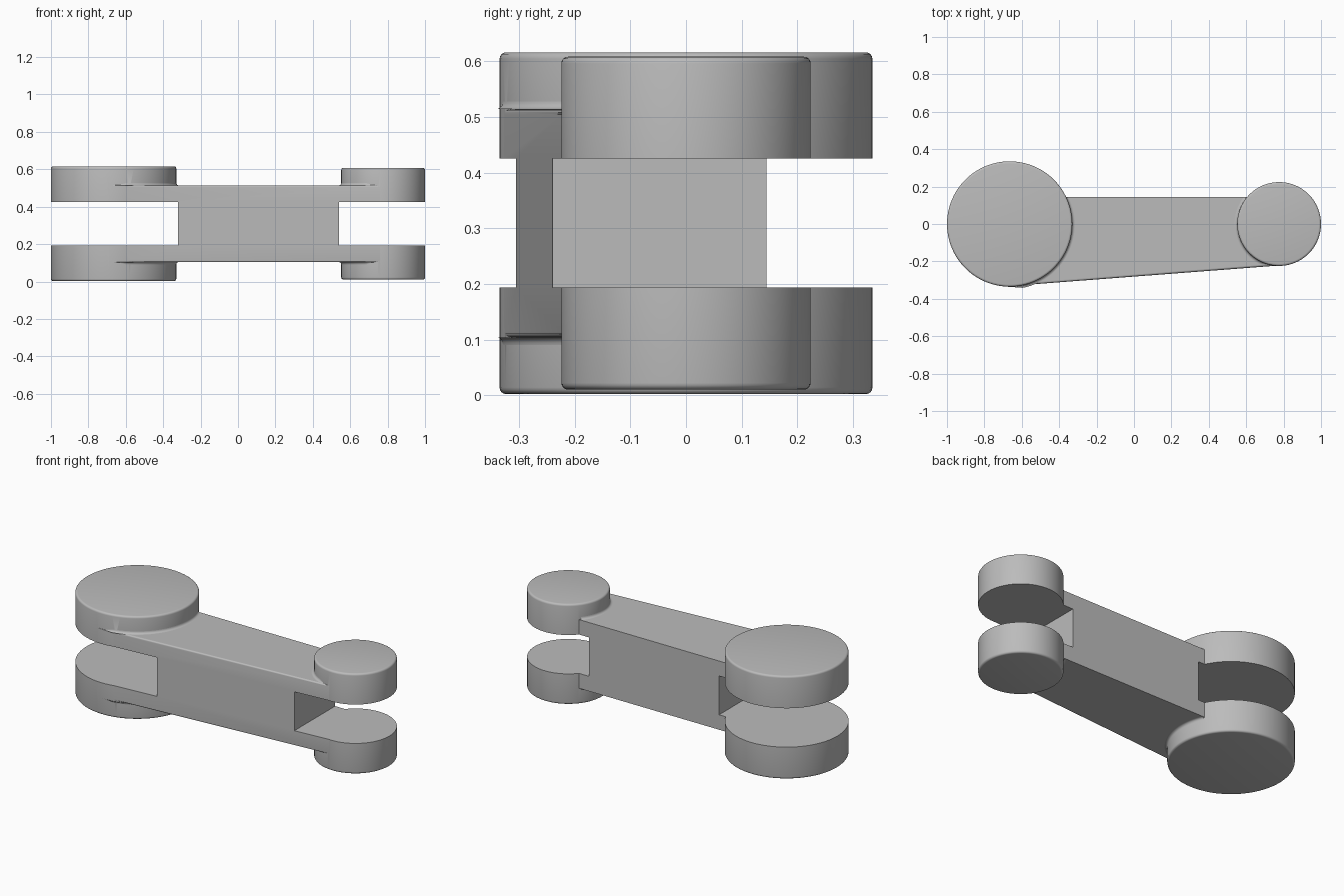
import bpy, bmesh, math
from mathutils import Vector

cube = bpy.data.objects.get("Cube")
if cube:
    bpy.data.objects.remove(cube, do_unlink=True)

MID = 0.309          # mirror plane height
BODY = 0.205         # half height of the arm
SLOT = 0.116         # half height of the fork slots
BIG = (-0.665, 0.335, 0.307)    # centre x, radius, half height
SMALL = (0.776, 0.224, 0.299)
BACK = 0.145
ROUND = 0.014

grey = bpy.data.materials.new("light grey")
grey.use_nodes = True
grey.diffuse_color = (0.5, 0.5, 0.5, 1)
grey.node_tree.nodes["Principled BSDF"].inputs["Base Color"].default_value = grey.diffuse_color


def add_object(name, bm):
    bmesh.ops.recalc_face_normals(bm, faces=bm.faces)
    mesh = bpy.data.meshes.new(name)
    bm.to_mesh(mesh)
    bm.free()
    mesh.materials.append(grey)
    ob = bpy.data.objects.new(name, mesh)
    bpy.context.collection.objects.link(ob)
    return ob


def smooth(ob):
    bpy.ops.object.select_all(action='DESELECT')
    ob.select_set(True)
    bpy.context.view_layer.objects.active = ob
    bpy.ops.object.shade_smooth_by_angle(angle=math.radians(35))


def boss(name, spec):
    """Round pivot boss with softened rims."""
    x, radius, half = spec
    bm = bmesh.new()
    bmesh.ops.create_cone(bm, cap_ends=True, segments=96, radius1=radius,
                          radius2=radius, depth=2 * half)
    rims = [e for e in bm.edges if abs(e.verts[0].co.z - e.verts[1].co.z) < 1e-4]
    bmesh.ops.bevel(bm, geom=rims, offset=0.012, segments=4, profile=0.5, affect='EDGES')
    bmesh.ops.translate(bm, verts=bm.verts, vec=(x, 0, MID))
    return add_object(name, bm)


def slot(name, x0, x1):
    """Box cutter that opens a fork."""
    bm = bmesh.new()
    bmesh.ops.create_cube(bm, size=1)
    bmesh.ops.scale(bm, verts=bm.verts, vec=(x1 - x0, 1, 2 * SLOT))
    bmesh.ops.translate(bm, verts=bm.verts, vec=((x0 + x1) / 2, 0, MID))
    return add_object(name, bm)


# Arm outline: front side tangent to both bosses, back side straight
tangent = -math.acos((SMALL[1] - BIG[1]) / (SMALL[0] - BIG[0]))
normal = Vector((math.cos(tangent), math.sin(tangent)))
outline = [(s[0] + s[1] * normal.x, s[1] * normal.y) for s in (BIG, SMALL)]
outline += [(SMALL[0], BACK), (BIG[0], BACK)]
bm = bmesh.new()
base = bm.faces.new([bm.verts.new((x, y, MID - BODY)) for x, y in outline])
grown = bmesh.ops.extrude_face_region(bm, geom=[base])
bmesh.ops.translate(bm, vec=(0, 0, 2 * BODY),
                    verts=[v for v in grown["geom"] if isinstance(v, bmesh.types.BMVert)])
front = [e for e in bm.edges if all(v.co.y < -0.1 for v in e.verts)
         and abs(e.verts[0].co.x - e.verts[1].co.x) > 0.5]
bmesh.ops.bevel(bm, geom=front, offset=0.01, segments=4, profile=0.5, affect='EDGES')
arm = add_object("link_arm", bm)

# Join the bosses, then cut both forks
steps = [(boss("large_boss", BIG), 'UNION'), (boss("small_boss", SMALL), 'UNION'),
         (slot("large_fork_cutter", -1.2, -0.32), 'DIFFERENCE'),
         (slot("small_fork_cutter", 0.54, 1.2), 'DIFFERENCE')]
bpy.context.view_layer.objects.active = arm
for tool, operation in steps:
    tool.hide_render = True
    mod = arm.modifiers.new(tool.name, 'BOOLEAN')
    mod.operation = operation
    mod.solver = 'EXACT'
    mod.object = tool
    bpy.ops.object.modifier_apply(modifier=mod.name)
    bpy.data.objects.remove(tool, do_unlink=True)
smooth(arm)


def fillet(name, spec, sign, start, end, side):
    """Concave strip where a boss rises from the arm, thinning out at the front."""
    x, radius, _ = spec
    bm = bmesh.new()
    rows = []
    for i in range(49):
        a = start + (end - start) * i / 48
        to_edge = radius / max(math.cos(a - tangent), 0.01) - radius
        width = max(min(ROUND, to_edge), 0.0005)
        row = []
        for k in range(6):
            t = k / 5 * math.pi / 2
            r = radius + width * (1 - math.sin(t))
            z = BODY + width * (1 - math.cos(t))
            row.append(bm.verts.new((x + r * math.cos(a), r * math.sin(a), MID + side * z)))
        rows.append(row)
    for r0, r1 in zip(rows, rows[1:]):
        for k in range(5):
            bm.faces.new((r0[k], r1[k], r1[k + 1], r0[k + 1]))
    ob = add_object(name, bm)
    # Face the strip away from the arm
    if ob.data.polygons[0].normal.z * side < 0:
        ob.data.flip_normals()
    smooth(ob)


for label, side in (("upper", 1), ("lower", -1)):
    a = math.asin(BACK / (BIG[1] + ROUND))
    fillet(label + "_large_fillet", BIG, 1, tangent + 0.02, a, side)
    a = math.pi - math.asin(BACK / (SMALL[1] + ROUND))
    fillet(label + "_small_fillet", SMALL, -1, a, tangent + 2 * math.pi - 0.02, side)
